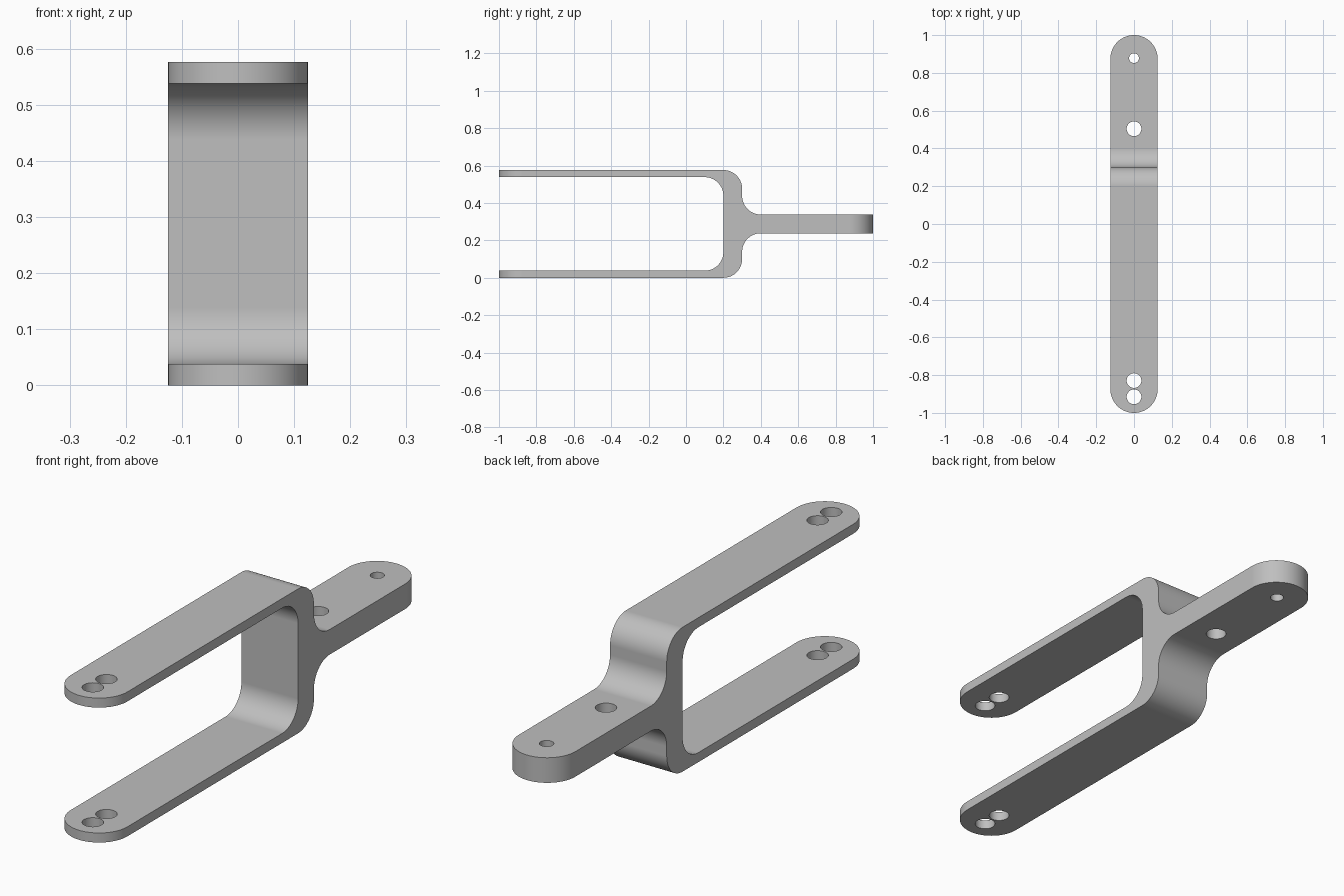
import bpy
import bmesh
from math import cos, sin, pi
from mathutils import Vector

cube = bpy.data.objects.get("Cube")
if cube:
    bpy.data.objects.remove(cube, do_unlink=True)

# Proportions
HEIGHT, HALF_WIDTH, ARM = 0.576, 0.125, 0.038
MID, TANG, R = HEIGHT / 2, 0.05, 0.1
WEB_FRONT, WEB_BACK = 0.2, 0.3

metal = bpy.data.materials.new("plain grey")
metal.use_nodes = True
grey = (0.52, 0.52, 0.52, 1)
metal.diffuse_color = grey
metal.node_tree.nodes["Principled BSDF"].inputs["Base Color"].default_value = grey


def arc(cx, cy, r, start, end, steps):
    """Points along an arc, angles in quarter turns."""
    angles = [(start + (end - start) * i / steps) * pi / 2 for i in range(steps + 1)]
    return [(cx + r * cos(a), cy + r * sin(a)) for a in angles]


def prisms(name, outlines, place, direction):
    """One object holding a straight extrusion of every outline."""
    bm = bmesh.new()
    for outline in outlines:
        face = bm.faces.new([bm.verts.new(place(*p)) for p in outline])
        result = bmesh.ops.extrude_face_region(bm, geom=[face])
        moved = [v for v in result["geom"] if isinstance(v, bmesh.types.BMVert)]
        bmesh.ops.translate(bm, verts=moved, vec=Vector(direction))
    bmesh.ops.recalc_face_normals(bm, faces=bm.faces)
    mesh = bpy.data.meshes.new(name)
    bm.to_mesh(mesh)
    bm.free()
    mesh.materials.append(metal)
    obj = bpy.data.objects.new(name, mesh)
    bpy.context.collection.objects.link(obj)
    return obj


def carve(obj, cutter, operation):
    mod = obj.modifiers.new("carve", "BOOLEAN")
    mod.operation, mod.solver, mod.object = operation, "EXACT", cutter
    bpy.ops.object.modifier_apply(modifier=mod.name)
    bpy.data.objects.remove(cutter, do_unlink=True)


# Upper half of the side profile, from the tang end round to the inside of the web
upper = [(1.1, MID + TANG)]
upper += arc(WEB_BACK + R, MID + TANG + R, R, 3, 2, 16)
upper += arc(WEB_BACK - R, HEIGHT - R, R, 0, 1, 16)
upper += [(-1.1, HEIGHT), (-1.1, HEIGHT - ARM)]
upper += arc(WEB_FRONT - R, HEIGHT - ARM - R, R, 1, 0, 16)
profile = upper + [(y, HEIGHT - z) for y, z in reversed(upper)]

fork = prisms("fork_bracket", [profile], lambda y, z: (-0.3, y, z), (0.6, 0, 0))
bpy.context.view_layer.objects.active = fork
fork.select_set(True)

# Rounded ends in plan
end = 1 - HALF_WIDTH
plan = arc(0, end, HALF_WIDTH, 0, 2, 40) + arc(0, -end, HALF_WIDTH, 2, 4, 40)
upright = lambda x, y: (x, y, -0.2)
carve(fork, prisms("plan_cutter", [plan], upright, (0, 0, 1)), "INTERSECT")

# Bolt holes through the arms and the tang
holes = [(-0.915, 0.039), (-0.829, 0.039), (0.504, 0.039), (0.878, 0.026)]
circles = [arc(0, y, r, 0, 4, 40)[:-1] for y, r in holes]
carve(fork, prisms("hole_cutter", circles, upright, (0, 0, 1)), "DIFFERENCE")

# Smooth bends, crisp edges, flat faces kept flat
bpy.ops.object.shade_smooth_by_angle(angle=pi / 6)
weighted = fork.modifiers.new("flat_faces", "WEIGHTED_NORMAL")
weighted.keep_sharp = True
